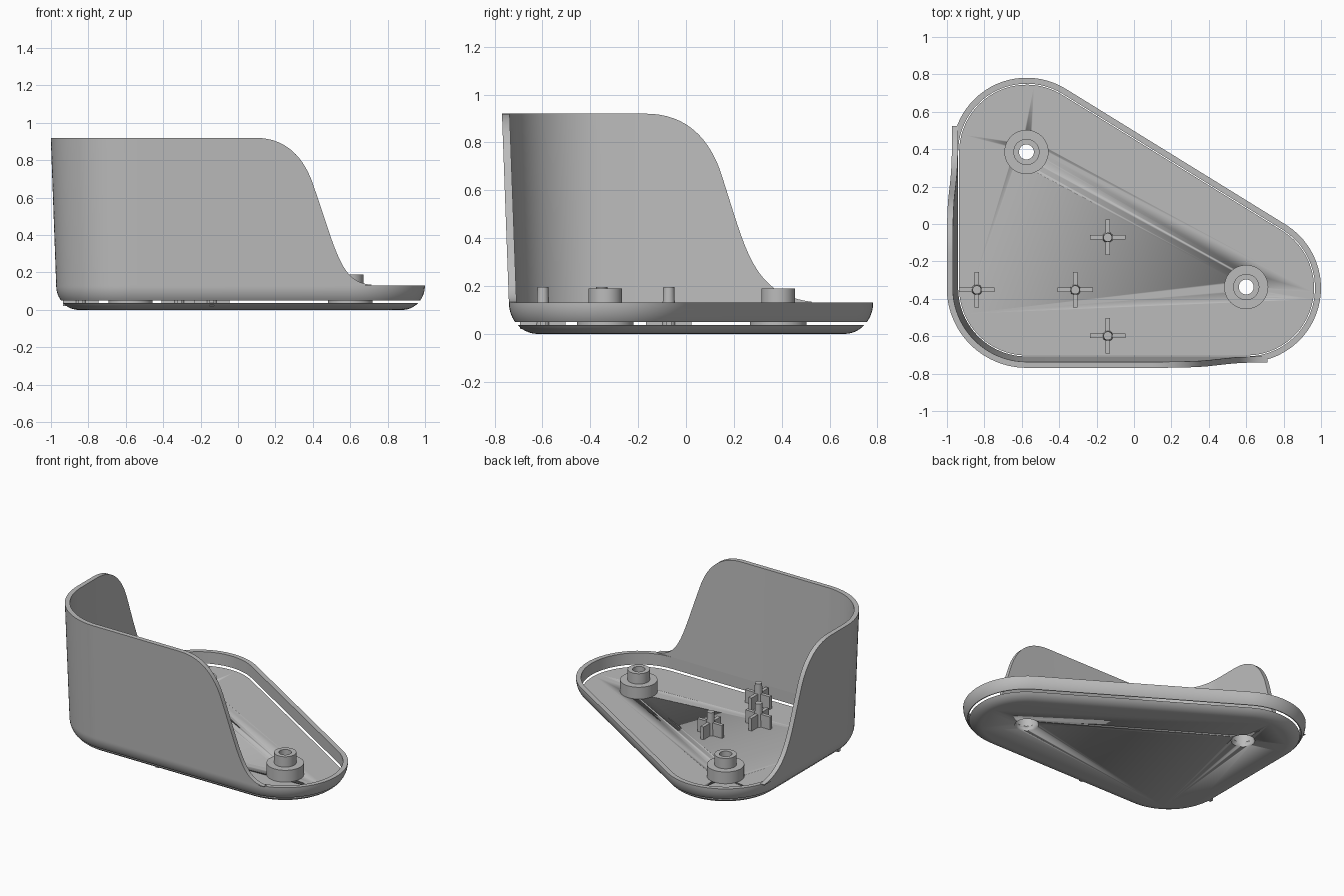
import bpy, bmesh, math
from math import sin, cos, pi
from mathutils import Vector
from mathutils.geometry import interpolate_bezier

cube = bpy.data.objects.get("Cube")
if cube:
    bpy.data.objects.remove(cube, do_unlink=True)

grey = bpy.data.materials.new("plain_grey")
grey.use_nodes = True
grey.diffuse_color = (0.5, 0.5, 0.5, 1)
grey.node_tree.nodes["Principled BSDF"].inputs["Base Color"].default_value = (0.5, 0.5, 0.5, 1)

# Corner centres of the rounded triangle
BACK, FRONT, SIDE = Vector((-0.574, 0.384)), Vector((-0.574, -0.342)), Vector((0.602, -0.342))
SLOPE = math.atan2(SIDE.x - BACK.x, BACK.y - SIDE.y)  # normal of the long slanted side
RADIUS, INNER, RIM_TOP, WALL_TOP, DRAFT = 0.398, 0.366, 0.13, 0.92, 0.029


def finish(name, bm):
    bmesh.ops.recalc_face_normals(bm, faces=bm.faces)
    mesh = bpy.data.meshes.new(name)
    bm.to_mesh(mesh)
    bm.free()
    obj = bpy.data.objects.new(name, mesh)
    bpy.context.collection.objects.link(obj)
    mesh.materials.append(grey)
    bpy.ops.object.select_all(action='DESELECT')
    obj.select_set(True)
    bpy.context.view_layer.objects.active = obj
    bpy.ops.object.shade_smooth_by_angle(angle=math.radians(30))
    return obj


def loft(name, rings, wrap=False, cap=False):
    """Skin closed rings of points; wrap joins last to first, cap fills both ends."""
    bm = bmesh.new()
    rows = [[bm.verts.new(p) for p in ring] for ring in rings]
    n = len(rows[0])
    for a, b in zip(rows, rows[1:] + (rows[:1] if wrap else [])):
        for i in range(n):
            j = (i + 1) % n
            bm.faces.new((a[i], a[j], b[j], b[i]))
    if cap:
        bm.faces.new(rows[0])
        bm.faces.new(rows[-1])
    return finish(name, bm)


def arc(centre, start, end, steps=24):
    return [(centre, start + (end - start) * i / steps) for i in range(steps + 1)]


def outline(r, z):
    path = arc(BACK, SLOPE, pi) + arc(FRONT, pi, 1.5 * pi) + arc(SIDE, 1.5 * pi, 2 * pi + SLOPE)
    return [(c.x + r * cos(a), c.y + r * sin(a), z) for c, a in path]


def circle(x, y, r, z, n=48):
    return [(x + r * cos(2 * pi * i / n), y + r * sin(2 * pi * i / n), z) for i in range(n)]


def bowl(low, high, steps=8):
    """Rounded lower edge shared by plate and rim, between two heights."""
    points = []
    for i in range(steps + 1):
        z = low + (high - low) * (i / steps) ** 2 if low == 0 else low + (high - low) * i / steps
        c = 1 - z / RIM_TOP
        points.append((RADIUS - 0.12 + 0.12 * math.sqrt(1 - c * c), z))
    return points


# Base plate with two screw openings
plate = loft("base_plate", [outline(r, z) for r, z in bowl(0, 0.036)], cap=True)
BOSSES = {"back": (-0.575, 0.385), "side": (0.6, -0.337)}
for x, y in BOSSES.values():
    cutter = loft("cutter", [circle(x, y, 0.075, z) for z in (-0.1, 0.1)], cap=True)
    cutter.hide_render = True
    mod = plate.modifiers.new("opening", 'BOOLEAN')
    mod.object, mod.operation, mod.solver = cutter, 'DIFFERENCE', 'EXACT'
    bpy.context.view_layer.objects.active = plate
    bpy.ops.object.modifier_apply(modifier=mod.name)
    bpy.data.objects.remove(cutter, do_unlink=True)

# Rim ring floating just above the plate
rim_profile = bowl(0.049, RIM_TOP) + [(INNER, RIM_TOP), (INNER, 0.049)]
loft("rim", [outline(r, z) for r, z in rim_profile], wrap=True)

# Stepped screw bosses with a counterbore below
boss_profile = [(0.118, 0.03), (0.118, 0.118), (0.07, 0.118), (0.07, 0.19),
                (0.04, 0.19), (0.04, 0.085), (0.075, 0.085), (0.075, 0.03)]
for name, (x, y) in BOSSES.items():
    loft(name + "_screw_boss", [circle(x, y, r, z) for r, z in boss_profile], wrap=True)

# Locating posts with crossed fins
for k, (x, y) in enumerate([(-0.14, -0.072), (-0.84, -0.352), (-0.314, -0.352), (-0.14, -0.598)]):
    loft(f"post_{k + 1}", [circle(x, y, 0.029, 0.03, 24), circle(x, y, 0.023, 0.195, 24)], cap=True)
    for axis, (hx, hy) in (("x", (0.095, 0.012)), ("y", (0.012, 0.095))):
        loft(f"post_{k + 1}_fin_{axis}",
             [[(x - hx, y - hy, z), (x + hx, y - hy, z), (x + hx, y + hy, z), (x - hx, y + hy, z)]
              for z in (0.02, 0.125)], cap=True)


# Tall wall around the front corner, sweeping down at both ends
def sweep(*points):
    pts = [Vector(p + (0,)) for p in points]
    return interpolate_bezier(*pts[:4], 16)[:-1] + interpolate_bezier(*pts[3:], 24)


left_end = sweep((-0.17, WALL_TOP), (0.0, WALL_TOP), (0.09, 0.82), (0.14, 0.69),
                 (0.25, 0.36), (0.27, 0.165), (0.525, 0.134))
front_end = sweep((0.09, WALL_TOP), (0.27, WALL_TOP), (0.36, 0.80), (0.405, 0.66),
                  (0.53, 0.30), (0.55, 0.145), (0.715, 0.134))
columns = [(Vector((FRONT.x, p.x)), pi, p.y) for p in reversed(left_end)]
columns += [(c, a, WALL_TOP) for c, a in arc(FRONT, pi, 1.5 * pi)]
columns += [(Vector((p.x, FRONT.y)), 1.5 * pi, p.y) for p in front_end]


def section(centre, angle, height):
    lean = DRAFT * (height - RIM_TOP) / (WALL_TOP - RIM_TOP)
    corners = [(RADIUS, RIM_TOP), (RADIUS + lean, height), (INNER + lean, height), (INNER, RIM_TOP)]
    return [(centre.x + r * cos(angle), centre.y + r * sin(angle), z) for r, z in corners]


loft("tall_wall", [section(*c) for c in columns], cap=True)
